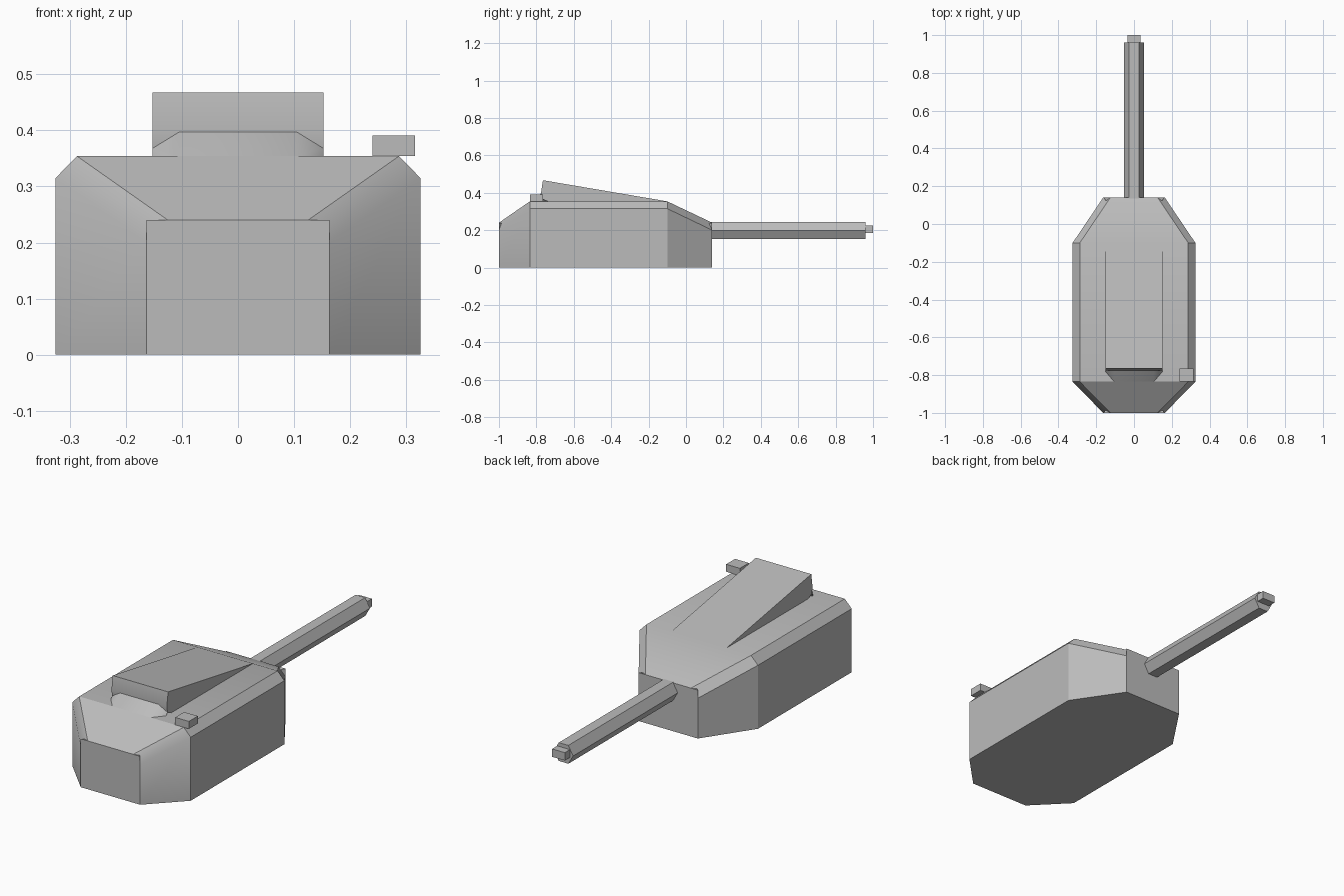
import bpy, bmesh, math
from mathutils import Matrix

cube = bpy.data.objects.get("Cube")
if cube:
    bpy.data.objects.remove(cube)

grey = bpy.data.materials.new("armour grey")
grey.use_nodes = True
grey.diffuse_color = (0.5, 0.5, 0.5, 1)
grey.node_tree.nodes["Principled BSDF"].inputs["Base Color"].default_value = (0.5, 0.5, 0.5, 1)

REAR, REAR_KNEE, FRONT_KNEE, FRONT = -1.0, -0.835, -0.1, 0.14
ROOF = 0.354


def finish(name, bm):
    bmesh.ops.recalc_face_normals(bm, faces=bm.faces)
    mesh = bpy.data.meshes.new(name)
    bm.to_mesh(mesh)
    bm.free()
    mesh.materials.append(grey)
    obj = bpy.data.objects.new(name, mesh)
    bpy.context.collection.objects.link(obj)
    bpy.ops.object.select_all(action='DESELECT')
    obj.select_set(True)
    bpy.context.view_layer.objects.active = obj
    bpy.ops.object.shade_smooth_by_angle(angle=math.radians(30))
    return obj


def hull(name, points):
    """Convex solid around a few corner points."""
    bm = bmesh.new()
    verts = [bm.verts.new(p) for p in points]
    bmesh.ops.convex_hull(bm, input=verts)
    bmesh.ops.dissolve_limit(bm, angle_limit=0.01, verts=bm.verts, edges=bm.edges)
    return finish(name, bm)


def mirrored(points):
    return [(s * x, y, z) for x, y, z in points for s in (-1, 1)]


def box(name, x0, x1, y0, y1, z0, z1):
    return hull(name, [(x, y, z) for x in (x0, x1) for y in (y0, y1) for z in (z0, z1)])


# Turret body: three stacked eight-sided rings, with sloping deck ends
bm = bmesh.new()


def ring(wide, narrow, z_side, z_end):
    right = [(narrow, REAR, z_end), (wide, REAR_KNEE, z_side),
             (wide, FRONT_KNEE, z_side), (narrow, FRONT, z_end)]
    left = [(-x, y, z) for x, y, z in reversed(right)]
    return [bm.verts.new(p) for p in right + left]


base = ring(0.325, 0.163, 0, 0)
shoulder = ring(0.325, 0.163, 0.315, 0.2)
deck = ring(0.287, 0.125, ROOF, 0.24)
for low, high in ((base, shoulder), (shoulder, deck)):
    for i in range(8):
        j = (i + 1) % 8
        bm.faces.new((low[i], low[j], high[j], high[i]))
bm.faces.new(base)
for i in range(3):
    bm.faces.new((deck[i], deck[i + 1], deck[6 - i], deck[7 - i]))
finish("turret_body", bm)

# Small raised corners of the end plates
for end, y, inward in (("rear", REAR, 1), ("front", FRONT, -1)):
    for side, s in (("left", 1), ("right", -1)):
        hull(f"{end}_{side}_plate_corner",
             [(s * 0.163, y, 0.24), (s * 0.163, y, 0.2), (s * 0.125, y, 0.24),
              (s * 0.14, y + inward * 0.025, 0.235)])

# Wedge-shaped roof housing, rising toward the rear
hull("roof_housing", mirrored([(0.152, FRONT_KNEE, ROOF), (0.152, -0.765, 0.467),
                               (0.152, -0.775, 0.4), (0.152, -0.77, 0.368),
                               (0.152, -0.74, ROOF)]))

# Rear ramp running up under the housing
hull("rear_ramp", mirrored([(0.105, REAR_KNEE, ROOF), (0.105, -0.77, 0.4),
                            (0.152, -0.77, 0.368), (0.152, -0.78, ROOF),
                            (0.105, -0.74, ROOF)]))

# Sight box on the left roof edge
box("sight_box", 0.24, 0.315, REAR_KNEE, -0.765, ROOF, 0.391)

# Six-sided gun barrel and muzzle block
bm = bmesh.new()
bmesh.ops.create_cone(bm, cap_ends=True, segments=6, radius1=0.0525, radius2=0.0525, depth=0.84,
                      matrix=Matrix.Translation((0, 0.54, 0.197))
                      @ Matrix.Rotation(math.pi / 2, 4, 'X') @ Matrix.Rotation(math.pi / 2, 4, 'Z'))
# Turn the hexagon so a flat side faces up
top = max(v.co.z for v in bm.verts)
if top > 0.197 + 0.05:
    bmesh.ops.rotate(bm, verts=bm.verts, cent=(0, 0, 0.197),
                     matrix=Matrix.Rotation(math.pi / 6, 3, 'Y'))
finish("gun_barrel", bm)
box("muzzle_block", -0.035, 0.035, 0.95, 1.0, 0.185, 0.224)
